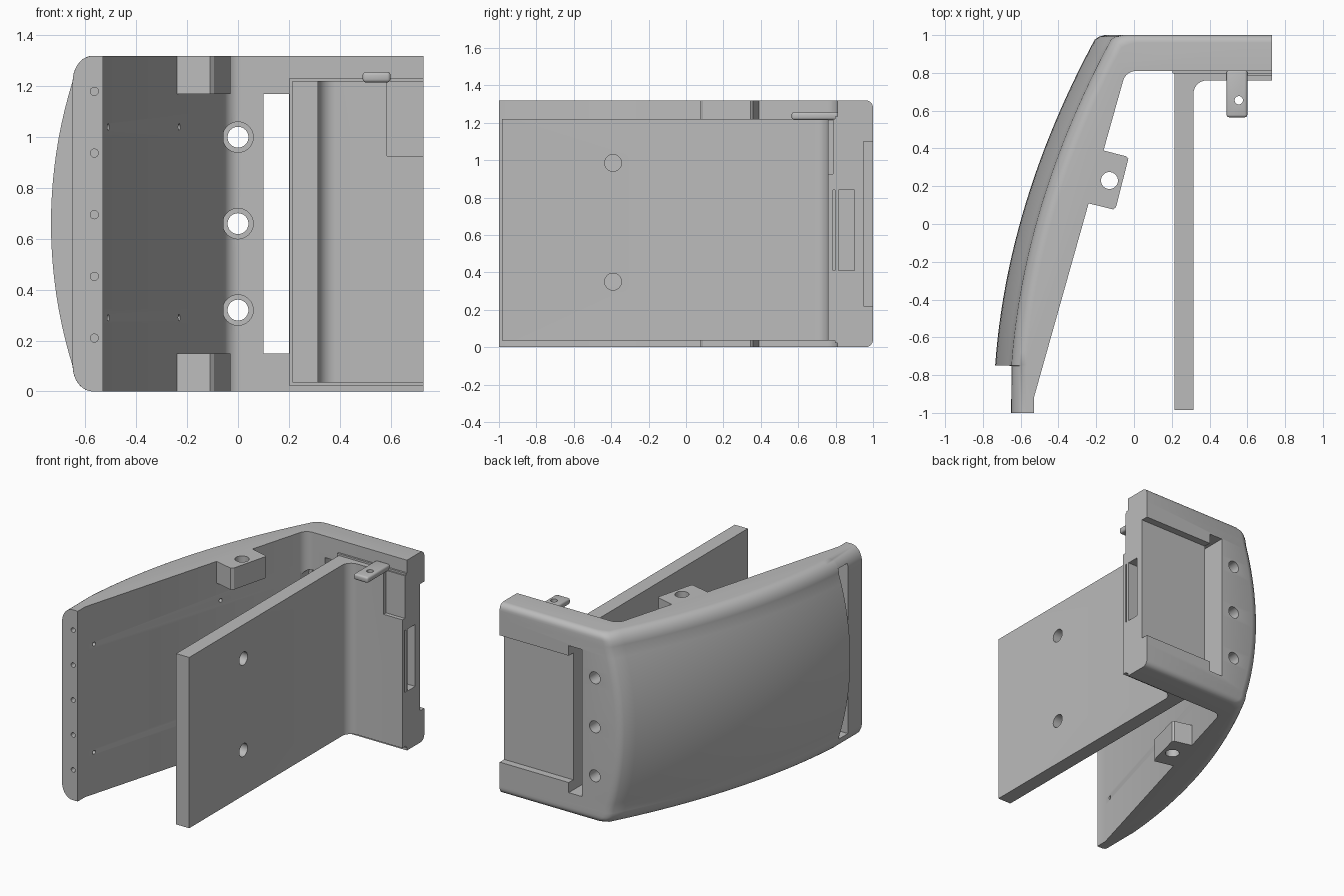
import bpy, bmesh, math
from mathutils import Matrix, Vector

cube = bpy.data.objects.get("Cube")
if cube:
    bpy.data.objects.remove(cube)

grey = bpy.data.materials.new("plain grey")
grey.use_nodes = True
COLOUR = (0.5, 0.5, 0.5, 1)
grey.diffuse_color = COLOUR
grey.node_tree.nodes["Principled BSDF"].inputs["Base Color"].default_value = COLOUR

HEIGHT = 1.32
MID = HEIGHT / 2


def finish(name, bm):
    bmesh.ops.recalc_face_normals(bm, faces=bm.faces)
    mesh = bpy.data.meshes.new(name)
    bm.to_mesh(mesh)
    bm.free()
    mesh.materials.append(grey)
    ob = bpy.data.objects.new(name, mesh)
    bpy.context.collection.objects.link(ob)
    return ob


def loft(name, layers):
    """Skin a stack of (z, outline) layers and cap both ends."""
    bm = bmesh.new()
    rings = [[bm.verts.new((x, y, z)) for x, y in pts] for z, pts in layers]
    n = len(rings[0])
    for a, b in zip(rings, rings[1:]):
        for i in range(n):
            j = (i + 1) % n
            bm.faces.new((a[i], a[j], b[j], b[i]))
    bm.faces.new(rings[0])
    bm.faces.new(rings[-1])
    return finish(name, bm)


def box(name, xs, ys, zs):
    pts = [(xs[0], ys[0]), (xs[1], ys[0]), (xs[1], ys[1]), (xs[0], ys[1])]
    return loft(name, [(zs[0], pts), (zs[1], pts)])


def rod(centre, axis, radius, length):
    bm = bmesh.new()
    turn = Vector((0, 0, 1)).rotation_difference(Vector(axis)).to_matrix().to_4x4()
    bmesh.ops.create_cone(bm, cap_ends=True, segments=32, radius1=radius, radius2=radius,
                          depth=length, matrix=Matrix.Translation(centre) @ turn)
    return finish("cutter", bm)


def activate(ob):
    bpy.ops.object.select_all(action='DESELECT')
    ob.select_set(True)
    bpy.context.view_layer.objects.active = ob


def cut(ob, *cutters):
    activate(ob)
    for cutter in cutters:
        mod = ob.modifiers.new("cut", 'BOOLEAN')
        mod.operation = 'DIFFERENCE'
        mod.solver = 'EXACT'
        mod.object = cutter
        bpy.ops.object.modifier_apply(modifier=mod.name)
        bpy.data.objects.remove(cutter)


def fillet(cx, cy, r, start, end, steps=8):
    angles = [math.radians(start + (end - start) * i / steps) for i in range(steps + 1)]
    return [(cx + r * math.cos(a), cy + r * math.sin(a)) for a in angles]


# Main body: curved side wall and back wall, domed and rounded over its height
def side_inset(z):
    t = abs(z - MID)
    if t < 0.56:
        return 1.89 - math.sqrt(1.89 ** 2 - t * t)
    return 0.165 - 0.08 * math.sqrt(max(0, 1 - ((t - 0.56) / 0.1) ** 2))


def back_inset(z):
    t = max(0, abs(z - MID) - 0.62)
    return 0.04 - math.sqrt(max(0, 0.04 ** 2 - t * t))


def body_outline(z):
    d, back = side_inset(z), 1 - back_inset(z)
    lip = max(-0.65, -0.735 + d)
    pts = [(-0.53, -1), (-0.53, -0.92)]
    pts += fillet(0.01, 0.74, 0.07, 164, 90)
    pts += [(0.73, 0.81), (0.73, back), (-0.155 + d, back), (-0.185 + d, back - 0.008)]
    for i in range(25):
        y = -0.75 + (back - 0.025 + 0.75) * (1 - i / 24)
        pts.append((-0.605 + 0.275 * y + 0.135 * y * y + d, y))
    # keep the lip corner distinct from the dome edge
    return pts + [(lip + 0.0005, -0.7505), (lip, -1)]


half = [0.56 * i / 10 for i in range(11)]
half += [0.56 + 0.1 * math.sin(math.radians(a)) for a in range(10, 91, 10)]
levels = [MID - t for t in reversed(half[1:])] + [MID + t for t in half]
body = loft("curved_body", [(z, body_outline(z)) for z in levels])

# Slot behind the lip, back window and sliding recess
cut(body,
    box("cutter", (-0.9, -0.56), (-0.85, -0.751), (0.08, 1.26)),
    box("cutter", (0.1, 0.2), (0.7, 1.1), (0.15, 1.17)),
    box("cutter", (0.15, 0.8), (0.95, 1.1), (0.22, 1.1)),
    box("cutter", (0.63, 0.8), (0.785, 0.9), (0.41, 0.84)))

# Counterbored bolt holes in the back wall
for z in (0.32, 0.66, 1.0):
    cut(body, rod((0, 0.9, z), (0, 1, 0), 0.041, 0.5),
        rod((0, 0.81, z), (0, 1, 0), 0.06, 0.1))

# Pin holes in the lip and small holes in the inner wall
for i in range(5):
    cut(body, rod((-0.565, -1, 0.21 + 0.2425 * i), (0, 1, 0), 0.016, 0.12))
for z in (0.29, 1.04):
    for x, y in ((-0.51, -0.85), (-0.23, 0.14)):
        cut(body, rod((x, y, z), (0.96, -0.275, 0), 0.013, 0.08))

# Drilled lugs on the inner wall, bottom and top
lug = [(-0.2, 0.4), (-0.165, 0.39), (-0.04, 0.358), (-0.03, 0.345),
       (-0.095, 0.09), (-0.11, 0.077), (-0.235, 0.108), (-0.28, 0.12)]
lugs = []
for name, z0 in (("lower_lug", 0), ("upper_lug", HEIGHT - 0.15)):
    ob = loft(name, [(z0, lug), (z0 + 0.15, lug)])
    cut(ob, rod((-0.13, 0.23, z0 + 0.075), (0, 0, 1), 0.045, 0.4))
    lugs.append(ob)

# L-shaped bracket plate
plate = [(0.215, -0.985), (0.315, -0.985)]
plate += fillet(0.385, 0.69, 0.07, 180, 90)
plate += [(0.73, 0.76), (0.73, 0.82), (0.215, 0.82)]
bracket = loft("bracket_plate", [(0.035, plate), (1.22, plate)])
cut(bracket,
    box("cutter", (0.585, 0.8), (0.7, 0.787), (0.925, 1.3)),
    box("cutter", (0.63, 0.8), (0.785, 0.9), (0.41, 0.84)),
    rod((0.265, -0.39, 0.35), (1, 0, 0), 0.045, 0.4),
    rod((0.265, -0.39, 0.985), (1, 0, 0), 0.045, 0.4))
rim = box("bracket_rim", (0.203, 0.73), (0.797, 0.815), (0.022, 1.233))

# Drilled tab on top of the bracket
tab = box("top_tab", (0.49, 0.6), (0.565, 0.815), (1.215, 1.257))
activate(tab)
bevel = tab.modifiers.new("round", 'BEVEL')
bevel.width = 0.013
bevel.segments = 3
bpy.ops.object.modifier_apply(modifier=bevel.name)
cut(tab, rod((0.555, 0.655, 1.24), (0, 0, 1), 0.022, 0.2))

for ob in [body, bracket, rim, tab] + lugs:
    activate(ob)
    bpy.ops.object.shade_smooth_by_angle(angle=math.radians(30))
